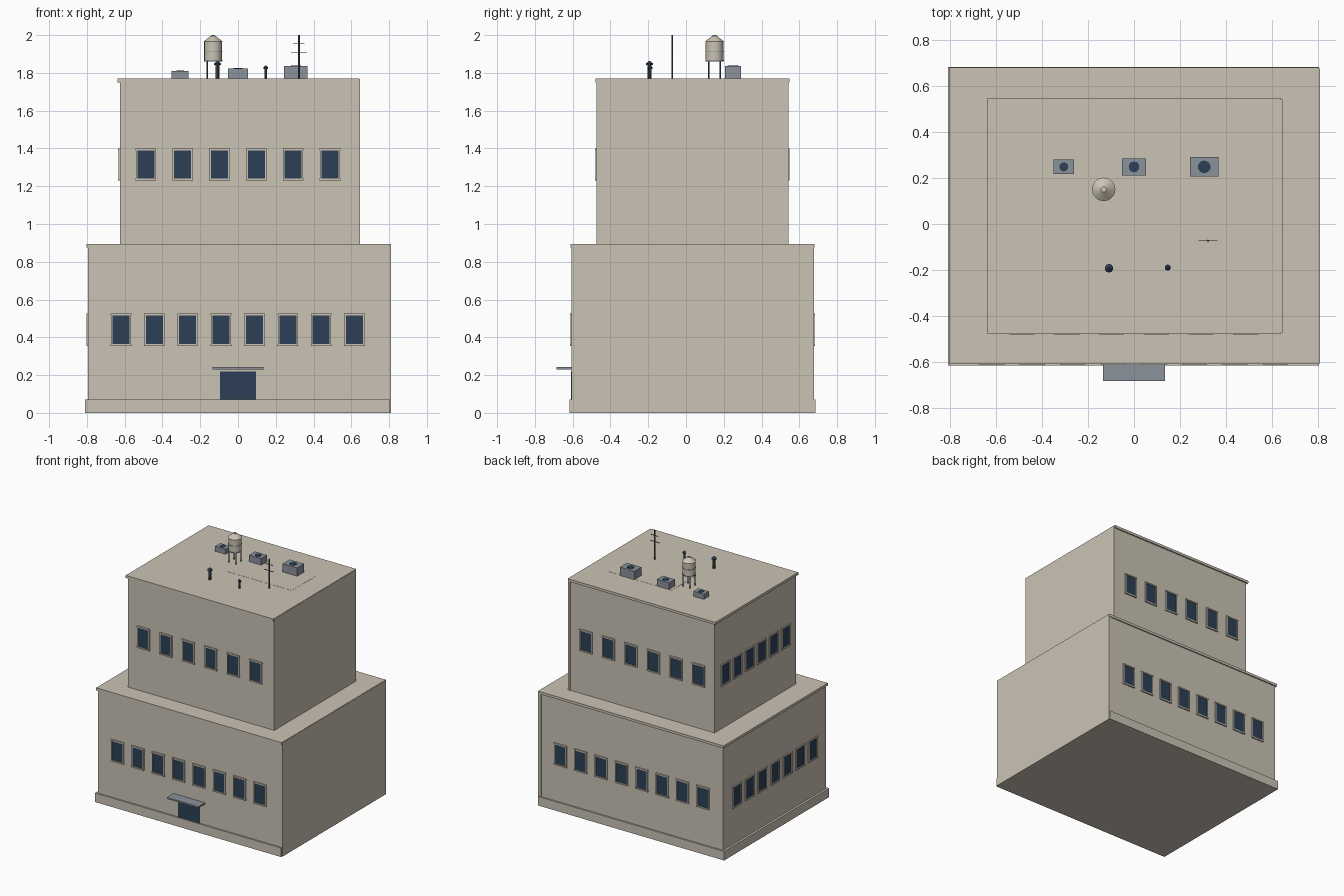
import bpy, bmesh, math
from mathutils import Matrix, Vector

if "Cube" in bpy.data.objects:
    bpy.data.objects.remove(bpy.data.objects["Cube"])


def material(name, rgb):
    m = bpy.data.materials.new(name)
    m.diffuse_color = (*rgb, 1)
    m.use_nodes = True
    m.node_tree.nodes["Principled BSDF"].inputs["Base Color"].default_value = m.diffuse_color
    return m


STONE = material("beige stone", (0.60, 0.55, 0.46))
GLASS = material("navy glass", (0.025, 0.051, 0.093))
METAL = material("blue grey metal", (0.26, 0.29, 0.335))
DARK = material("dark steel", (0.075, 0.085, 0.10))


def finish(name, bm, mat, smooth=False):
    me = bpy.data.meshes.new(name)
    bm.to_mesh(me)
    bm.free()
    ob = bpy.data.objects.new(name, me)
    bpy.context.collection.objects.link(ob)
    me.materials.append(mat)
    if smooth:
        bpy.context.view_layer.objects.active = ob
        ob.select_set(True)
        bpy.ops.object.shade_smooth_by_angle(angle=math.radians(30))
        ob.select_set(False)
    return ob


def add_box(bm, x0, x1, y0, y1, z0, z1, xf=Matrix()):
    m = Matrix.Translation(((x0 + x1) / 2, (y0 + y1) / 2, (z0 + z1) / 2))
    bmesh.ops.create_cube(bm, size=1, matrix=xf @ m @ Matrix.Diagonal((x1 - x0, y1 - y0, z1 - z0, 1)))


def box(name, mat, *dims):
    bm = bmesh.new()
    add_box(bm, *dims)
    return finish(name, bm, mat)


def add_cyl(bm, x, y, z0, z1, r0, r1=None, n=12):
    bmesh.ops.create_cone(bm, cap_ends=True, segments=n, radius1=r0, radius2=r0 if r1 is None else r1,
                          depth=z1 - z0, matrix=Matrix.Translation((x, y, (z0 + z1) / 2)))


def spaced(a, b, n):
    return [a + (b - a) * i / (n - 1) for i in range(n)]


def windows(name, xf, centres, z0, z1):
    # local frame: x along the wall, -y outward, wall plane at y = 0
    frames, panes = bmesh.new(), bmesh.new()
    w = 0.045
    for c in centres:
        add_box(panes, c - w, c + w, -0.003, 0.003, z0, z1, xf)
        for s in (-1, 1):
            e = sorted((c + s * w, c + s * (w + 0.008)))
            add_box(frames, *e, -0.008, 0.002, z0, z1, xf)
        add_box(frames, c - w - 0.01, c + w + 0.01, -0.010, 0.002, z0 - 0.01, z0, xf)
        add_box(frames, c - w - 0.01, c + w + 0.01, -0.010, 0.002, z1, z1 + 0.01, xf)
    finish(name + "_frames", frames, STONE)
    finish(name + "_glass", panes, GLASS)


def window_walls(name, x_left, y_front, y_back, xs, ys, z0, z1):
    windows(name + "_front", Matrix.Translation((0, y_front, 0)), xs, z0, z1)
    turn = Matrix.Rotation(math.pi, 4, 'Z')
    windows(name + "_back", Matrix.Translation((0, y_back, 0)) @ turn, [-x for x in xs], z0, z1)
    turn = Matrix.Rotation(-math.pi / 2, 4, 'Z')
    windows(name + "_left", Matrix.Translation((x_left, 0, 0)) @ turn, [-y for y in ys], z0, z1)


# Lower storey: body, blank side wall, plinth and cornice
box("lower_body", STONE, -0.793, 0.80, -0.604, 0.672, 0, 0.89)
box("lower_side_wall", STONE, 0.785, 0.81, -0.607, 0.678, 0, 0.893)
box("plinth", STONE, -0.81, 0.806, -0.617, 0.685, 0, 0.07)
box("lower_cornice", STONE, -0.803, 0.806, -0.611, 0.681, 0.875, 0.895)
window_walls("lower_windows", -0.793, -0.604, 0.672, spaced(-0.62, 0.617, 8),
             spaced(-0.435, 0.505, 7), 0.365, 0.515)

# Upper storey
box("upper_body", STONE, -0.625, 0.64, -0.472, 0.539, 0.89, 1.76)
box("upper_side_wall", STONE, 0.625, 0.646, -0.474, 0.542, 0.89, 1.768)
box("upper_cornice", STONE, -0.639, 0.641, -0.479, 0.549, 1.75, 1.77)
window_walls("upper_windows", -0.625, -0.472, 0.539, spaced(-0.488, 0.487, 6),
             spaced(-0.34, 0.407, 6), 1.24, 1.39)

# Entrance
box("door", GLASS, -0.095, 0.095, -0.609, -0.600, 0.07, 0.218)
box("door_canopy", METAL, -0.136, 0.136, -0.685, -0.60, 0.23, 0.242)

# Rooftop
ROOF = 1.77
box("roof_patch", STONE, -0.076, 0.476, -0.013, 0.286, ROOF - 0.01, ROOF + 0.001)

# Air conditioning units with fan discs
for i, (x, hx, hy, h, r) in enumerate([(-0.306, 0.045, 0.031, 0.04, 0.020),
                                       (0.0, 0.053, 0.037, 0.052, 0.024),
                                       (0.306, 0.063, 0.043, 0.066, 0.028)]):
    box(f"cooling_unit_{i}", METAL, x - hx, x + hx, 0.249 - hy, 0.249 + hy, ROOF, ROOF + h)
    fan = bmesh.new()
    add_cyl(fan, x, 0.249, ROOF + h - 0.002, ROOF + h + 0.003, r, n=10)
    finish(f"cooling_fan_{i}", fan, GLASS)

# Water tank on legs
TX, TY = -0.132, 0.151
tank = bmesh.new()
add_cyl(tank, TX, TY, 1.86, 1.966, 0.047, n=20)
add_cyl(tank, TX, TY, 1.966, 1.996, 0.051, 0.012, n=20)
add_cyl(tank, TX, TY, 1.994, 2.0, 0.010, n=12)
finish("water_tank", tank, STONE, True)
hoops = bmesh.new()
for z in (1.862, 1.912):
    add_cyl(hoops, TX, TY, z, z + 0.005, 0.049, n=20)
finish("tank_hoops", hoops, METAL, True)
legs = bmesh.new()
for sx in (-1, 1):
    for sy in (-1, 1):
        add_cyl(legs, TX + sx * 0.031, TY + sy * 0.031, ROOF, 1.862, 0.004, n=6)
finish("tank_legs", legs, DARK)

# Vent pipes with caps
for i, (x, y, top, r) in enumerate([(-0.109, -0.193, 1.862, 0.011), (0.147, -0.190, 1.84, 0.008)]):
    pipe, cap = bmesh.new(), bmesh.new()
    add_cyl(pipe, x, y, ROOF, top - 0.018, r, n=10)
    add_cyl(cap, x, y, top - 0.02, top - 0.012, r * 1.7, n=10)
    add_cyl(cap, x, y, top - 0.012, top, r * 1.7, r * 0.4, n=10)
    finish(f"vent_pipe_{i}", pipe, DARK)
    finish(f"vent_cap_{i}", cap, GLASS)

# Antenna mast with crossbars
mast = bmesh.new()
AX, AY = 0.322, -0.073
add_cyl(mast, AX, AY, ROOF, 2.0, 0.005, n=8)
for z, half in ((1.909, 0.042), (1.957, 0.03)):
    add_box(mast, AX - half, AX + half, AY - 0.002, AY + 0.002, z - 0.002, z + 0.002)
finish("antenna", mast, DARK)
